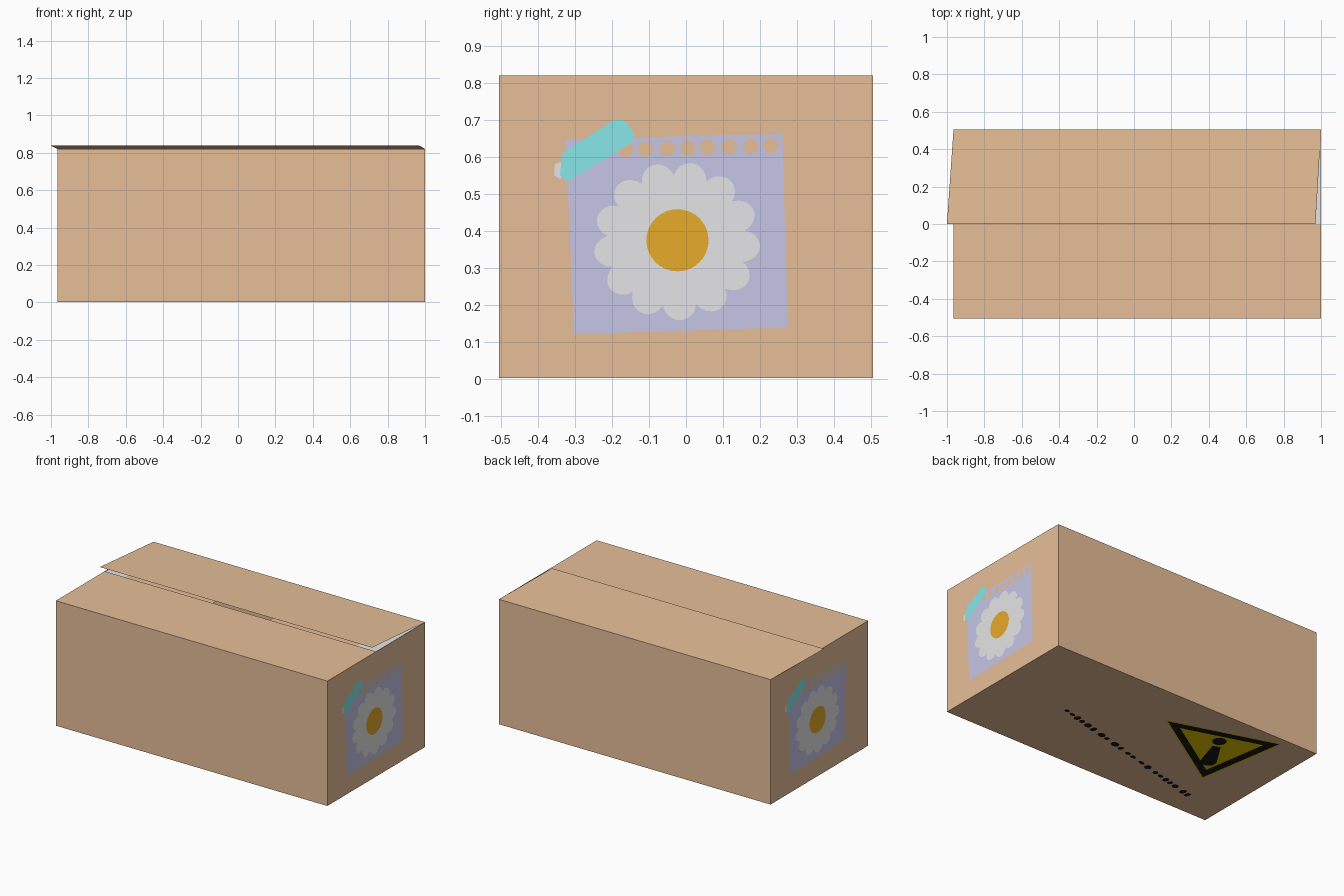
import bpy, bmesh, math, random
from mathutils import Vector, Matrix

if "Cube" in bpy.data.objects:
    bpy.data.objects.remove(bpy.data.objects["Cube"])

random.seed(4)


def mat(name, r, g, b):
    m = bpy.data.materials.new(name)
    lin = [c / 255 / 12.92 if c < 11 else ((c / 255 + 0.055) / 1.055) ** 2.4 for c in (r, g, b)]
    m.diffuse_color = (*lin, 1)
    m.use_nodes = True
    m.node_tree.nodes["Principled BSDF"].inputs["Base Color"].default_value = m.diffuse_color
    return m


CARD = mat("cardboard", 231, 191, 152)
LILAC = mat("lilac_paper", 219, 219, 255)
WHITE = mat("white", 253, 253, 255)
GOLD = mat("flower_gold", 245, 181, 45)
AQUA = mat("aqua_tape", 150, 255, 255)
YELLOW = mat("warning_yellow", 252, 214, 0)
INK = mat("black_ink", 22, 22, 22)


def sheet(name, polys, mats, facing=None):
    """Mesh of flat polygons, one material per polygon, turned to the facing direction."""
    bm = bmesh.new()
    slots = list(dict.fromkeys(mats))
    for poly, m in zip(polys, mats):
        f = bm.faces.new([bm.verts.new(p) for p in poly])
        f.normal_update()
        f.material_index = slots.index(m)
        if facing and f.normal.dot(Vector(facing)) < 0:
            f.normal_flip()
    bmesh.ops.remove_doubles(bm, verts=bm.verts, dist=1e-5)
    me = bpy.data.meshes.new(name)
    bm.to_mesh(me)
    bm.free()
    for m in slots:
        me.materials.append(m)
    ob = bpy.data.objects.new(name, me)
    bpy.context.collection.objects.link(ob)
    return ob


# Box shell: four walls and a floor, open at the top
L, R, D, H, Z0 = -0.965, 1.0, 0.505, 0.82, 0.003
CX = (L + R) / 2
ring = [(L, -D), (R, -D), (R, D), (L, D)]
walls = [[(*a, Z0), (*b, Z0), (*b, H), (*a, H)] for a, b in zip(ring, ring[1:] + ring[:1])]
floor = [(x, y, Z0) for x, y in reversed(ring)]
sheet("box_shell", walls + [floor], [CARD] * 5)

# Top flaps: the front one lies flat, the back one is skewed and slightly lifted
sheet("front_flap", [[(L, -D, H), (R, -D, H), (R, 0, H), (L, 0, H)]], [CARD], (0, 0, 1))
sheet("back_flap", [[(L, D, H), (R, D, H), (0.97, 0, 0.838), (-1, 0, 0.838)]], [CARD], (0, 0, 1))

# Inner end flaps with a white band along the hinge
for side, name in ((1, "right"), (-1, "left")):
    xs = [CX + side * d for d in (0.9825, 0.84, 0.205)]
    polys = [[(a, -D, 0.816), (b, -D, 0.816), (b, D, 0.816), (a, D, 0.816)] for a, b in zip(xs, xs[1:])]
    sheet(name + "_inner_flap", polys, [WHITE, CARD], (0, 0, 1))


def circle(cx, cy, r, n=24):
    return [(cx + r * math.cos(2 * math.pi * i / n), cy + r * math.sin(2 * math.pi * i / n)) for i in range(n)]


# Flower drawing, in (y, z) on the end wall: name, outline, colour, layer
petals = []
for i in range(156):
    a = 2 * math.pi * i / 156
    r = 0.183 + 0.042 * abs(math.cos(6.5 * a + 0.5)) ** 0.6
    petals.append((-0.025 + r * math.cos(a), 0.373 + 0.95 * r * math.sin(a)))
tape = [(-0.322, 0.533), (-0.145, 0.64), (-0.14, 0.665), (-0.165, 0.697), (-0.185, 0.703),
        (-0.2, 0.697), (-0.335, 0.608), (-0.34, 0.55)]
art = [
    ("paper", [(-0.302, 0.122), (0.275, 0.14), (0.26, 0.662), (-0.325, 0.648)], LILAC, 1),
    ("petals", petals, WHITE, 2),
    ("flower_centre", circle(-0.023, 0.375, 0.084, 32), GOLD, 3),
    ("tape", tape, AQUA, 2),
    ("tape_end", [(-0.355, 0.55), (-0.338, 0.54), (-0.336, 0.588), (-0.355, 0.58)], WHITE, 1),
]
for i, y in enumerate((-0.163, -0.11, -0.05, 0.005, 0.058, 0.117, 0.175, 0.228)):
    art.append((f"punch_hole_{i + 1}", circle(y, 0.62 + 0.0015 * i, 0.021, 14), CARD, 2))

# The same drawing on both ends, turned half a circle about the box centre
turn = Matrix.Translation((CX, 0, 0)) @ Matrix.Rotation(math.pi, 4, 'Z') @ Matrix.Translation((-CX, 0, 0))
for name, pts, m, layer in art:
    poly = [(R + 0.0013 * layer, y, z) for y, z in pts]
    sheet("right_" + name, [poly], [m], (1, 0, 0))
    sheet("left_" + name, [[turn @ Vector(p) for p in poly]], [m], (-1, 0, 0))


# Printed marks under the floor
def floor_mark(name, pts, m, layer):
    return sheet(name, [[(x, y, Z0 - 0.001 * layer) for x, y in pts]], [m], (0, 0, -1))


# Warning triangle: yellow edge, black ring, yellow centre
tri = [Vector((-0.035, 0.242)), Vector((-0.738, 0.465)), Vector((-0.64, -0.145))]
mid = sum(tri, Vector((0, 0))) / 3
for name, s, m, layer in (("triangle_edge", 1, YELLOW, 0.6), ("triangle_ring", 0.95, INK, 1.2),
                          ("triangle_centre", 0.71, YELLOW, 1.8)):
    floor_mark(name, [mid + (p - mid) * s for p in tri], m, layer)

# Exclamation mark: oval dot and tapered bar pointing to the apex
dot = Vector((-0.436, 0.255))
axis = (Vector((-0.558, -0.01)) - dot).normalized()
across = Vector((-axis.y, axis.x))
floor_mark("mark_dot", [dot + axis * u + across * v for u, v in circle(0, 0, 0.042)], INK, 2.5)
bar = [(0.062, -0.025), (0.062, 0.025), (0.25, 0.05), (0.28, 0.035), (0.29, 0), (0.28, -0.035), (0.25, -0.05)]
floor_mark("mark_bar", [dot + axis * u + across * v for u, v in bar], INK, 2.5)

# Row of plain ink smudges beside the triangle
start, end = Vector((0.49, -0.04)), Vector((-0.72, -0.35))
along = (end - start).normalized()
side = Vector((-along.y, along.x))
total, t, dabs = (end - start).length, 0.0, []
while t < total - 0.03:
    w, h = random.uniform(0.03, 0.06), random.uniform(0.012, 0.025)
    dabs.append([start + along * (t + w / 2 + u * w / 2) + side * v * h for u, v in circle(0, 0, 1, 8)])
    t += w + random.choice((0.008, 0.012, 0.035))
sheet("ink_smudges", [[(p.x, p.y, Z0 - 0.001) for p in d] for d in dabs], [INK] * len(dabs), (0, 0, -1))
